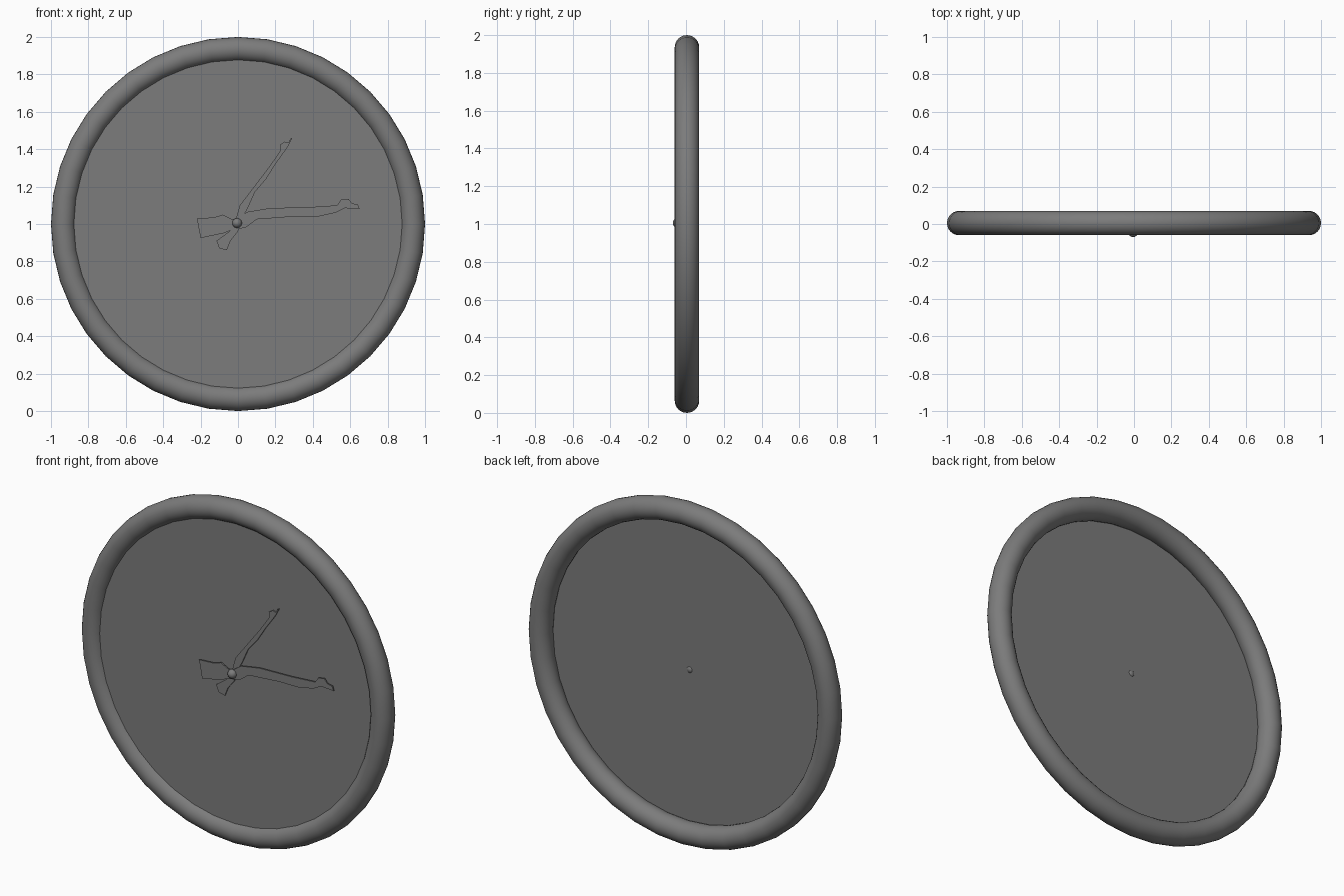
import bpy, bmesh
from math import pi

cube = bpy.data.objects.get("Cube")
if cube:
    bpy.data.objects.remove(cube, do_unlink=True)

# One grey for every part
grey = bpy.data.materials.new("grey")
grey.use_nodes = True
colour = (0.2, 0.2, 0.2, 1)
grey.diffuse_color = colour
grey.node_tree.nodes["Principled BSDF"].inputs["Base Color"].default_value = colour

FACING = (pi / 2, 0, 0)
SIDES = 40


def finish(name, smooth=True):
    ob = bpy.context.object
    ob.name = name
    ob.data.materials.append(grey)
    if smooth:
        bpy.ops.object.shade_smooth()
    return ob


def hand(name, outline, y, depth=0.008):
    """Flat plate extruded backwards from an outline in x and height from the pivot."""
    bm = bmesh.new()
    face = bm.faces.new([bm.verts.new((x / 100, y, 1 + z / 100)) for x, z in outline])
    back = bmesh.ops.extrude_face_region(bm, geom=[face])["geom"]
    bmesh.ops.translate(bm, vec=(0, depth, 0),
                        verts=[v for v in back if isinstance(v, bmesh.types.BMVert)])
    bmesh.ops.recalc_face_normals(bm, faces=bm.faces)
    mesh = bpy.data.meshes.new(name)
    bm.to_mesh(mesh)
    bm.free()
    mesh.materials.append(grey)
    bpy.context.collection.objects.link(bpy.data.objects.new(name, mesh))


# Round rim
bpy.ops.mesh.primitive_torus_add(major_segments=SIDES, minor_segments=24, major_radius=0.935,
                                 minor_radius=0.065, location=(0, 0.005, 1), rotation=FACING)
finish("rim")

# Thin dial, set towards the front of the rim
bpy.ops.mesh.primitive_circle_add(vertices=SIDES, radius=0.91, fill_type='NGON',
                                  location=(0, -0.025, 1), rotation=FACING)
finish("dial", smooth=False)

# Hands, outlines in hundredths
hand("minute_hand", [
    (-22, 3), (-13, 3.5), (-8, 5), (-3, 2.5), (0, 3), (5, 6.5), (17, 8.5), (38, 9), (53, 10),
    (55, 13), (59, 13.5), (61, 11), (64, 10.5), (65, 8), (57, 8.5), (52, 6), (43, 4), (30, 4),
    (17, 3), (10, 2.5), (4, -2), (-3, -3), (-8, -5), (-20, -7.5)], -0.045)
hand("hour_hand", [
    (29, 46), (27, 42), (25, 39), (20, 32), (15, 24), (9, 17), (5, 8), (2, 3), (0, -4),
    (-4, -9), (-6, -14), (-10, -13), (-11.5, -9), (-4, -3.5), (-1, 3), (1, 10), (9, 20.5),
    (17, 31), (22.5, 39), (22.5, 42.5), (25, 44), (27, 43.5), (28, 45.5)], -0.037)

# Pivot knob
bpy.ops.mesh.primitive_uv_sphere_add(segments=24, ring_count=12, radius=0.026,
                                     location=(-0.005, -0.044, 1.005))
finish("pivot_knob")
